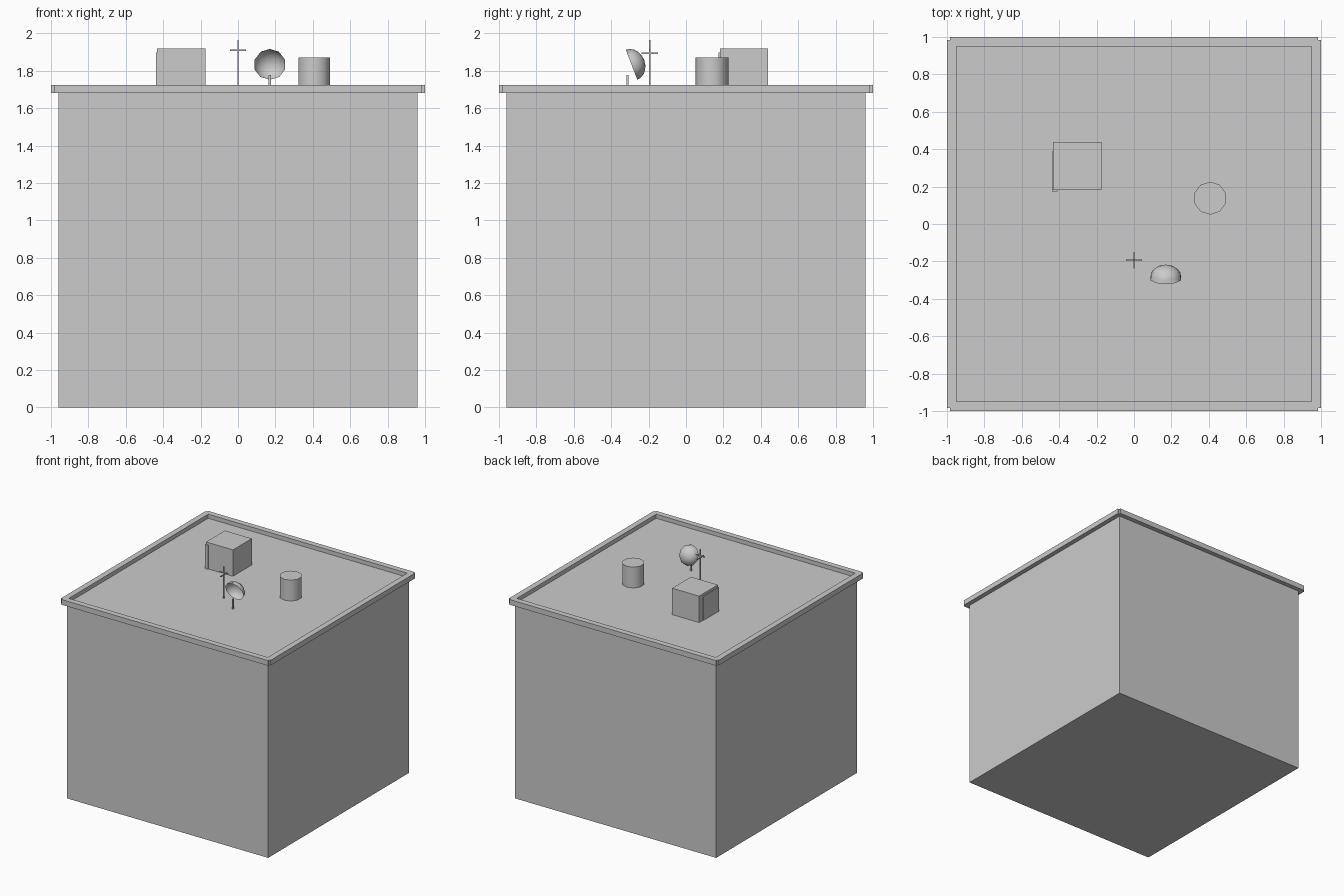
import bpy, bmesh, math
from mathutils import Matrix

if "Cube" in bpy.data.objects:
    bpy.data.objects.remove(bpy.data.objects["Cube"])


def finish(name, bm, smooth=False):
    mesh = bpy.data.meshes.new(name)
    bm.to_mesh(mesh)
    bm.free()
    ob = bpy.data.objects.new(name, mesh)
    bpy.context.collection.objects.link(ob)
    if smooth:
        bpy.ops.object.select_all(action='DESELECT')
        ob.select_set(True)
        bpy.context.view_layer.objects.active = ob
        bpy.ops.object.shade_smooth_by_angle(angle=math.radians(50))
    return ob


def box(name, x, y, z):
    """Box from (min, max) ranges."""
    bm = bmesh.new()
    bmesh.ops.create_cube(bm, size=1)
    for v in bm.verts:
        v.co = [sum(r) / 2 + c * (r[1] - r[0]) for r, c in zip((x, y, z), v.co)]
    return finish(name, bm)


DECK = 1.69

# Main building block
box("building_body", (-.96, .96), (-.96, .96), (0, DECK))

# Parapet: four overlapping bars leaving small notched corners
for side, s in (("low", -1), ("high", 1)):
    r = sorted((s * .95, s * 1.0))
    box("parapet_y_" + side, (-.985, .985), r, (1.68, 1.725))
    box("parapet_x_" + side, r, (-.985, .985), (1.68, 1.725))

# Stair hut with its door slab
box("stair_hut", (-.432, -.175), (.182, .438), (DECK, 1.918))
box("hut_door", (-.438, -.41), (.175, .388), (DECK, 1.897))

# Water tank, ten-sided
bm = bmesh.new()
bmesh.ops.create_cone(bm, cap_ends=True, segments=10, radius1=.088, radius2=.088,
                      depth=1.87 - DECK)
start = max(bm.verts, key=lambda v: v.co.y).co
turn = math.pi / 2 - math.atan2(start.y, start.x)
bmesh.ops.transform(bm, verts=bm.verts, matrix=Matrix.Translation((.407, .138, (1.87 + DECK) / 2))
                    @ Matrix.Rotation(turn, 4, 'Z'))
finish("water_tank", bm, True)

# Antenna mast with two crossbars
box("antenna_mast", (-.004, .004), (-.198, -.19), (DECK, 1.965))
box("antenna_bar_x", (-.044, .044), (-.198, -.19), (1.906, 1.914))
box("antenna_bar_y", (-.004, .004), (-.238, -.15), (1.89, 1.898))

# Satellite dish: open half sphere, tilted, on a post
bm = bmesh.new()
bmesh.ops.create_uvsphere(bm, u_segments=10, v_segments=10, radius=.086)
bmesh.ops.bisect_plane(bm, geom=bm.verts[:] + bm.edges[:] + bm.faces[:], plane_co=(0, 0, 0),
                       plane_no=(0, 0, 1), clear_inner=True)
bmesh.ops.transform(bm, verts=bm.verts, matrix=Matrix.Translation((.17, -.291, 1.832))
                    @ Matrix.Rotation(math.radians(-69), 4, 'X')
                    @ Matrix.Diagonal((1, 1, .84, 1)))
finish("dish", bm, True)
box("dish_post", (.164, .176), (-.319, -.307), (DECK, 1.777))
